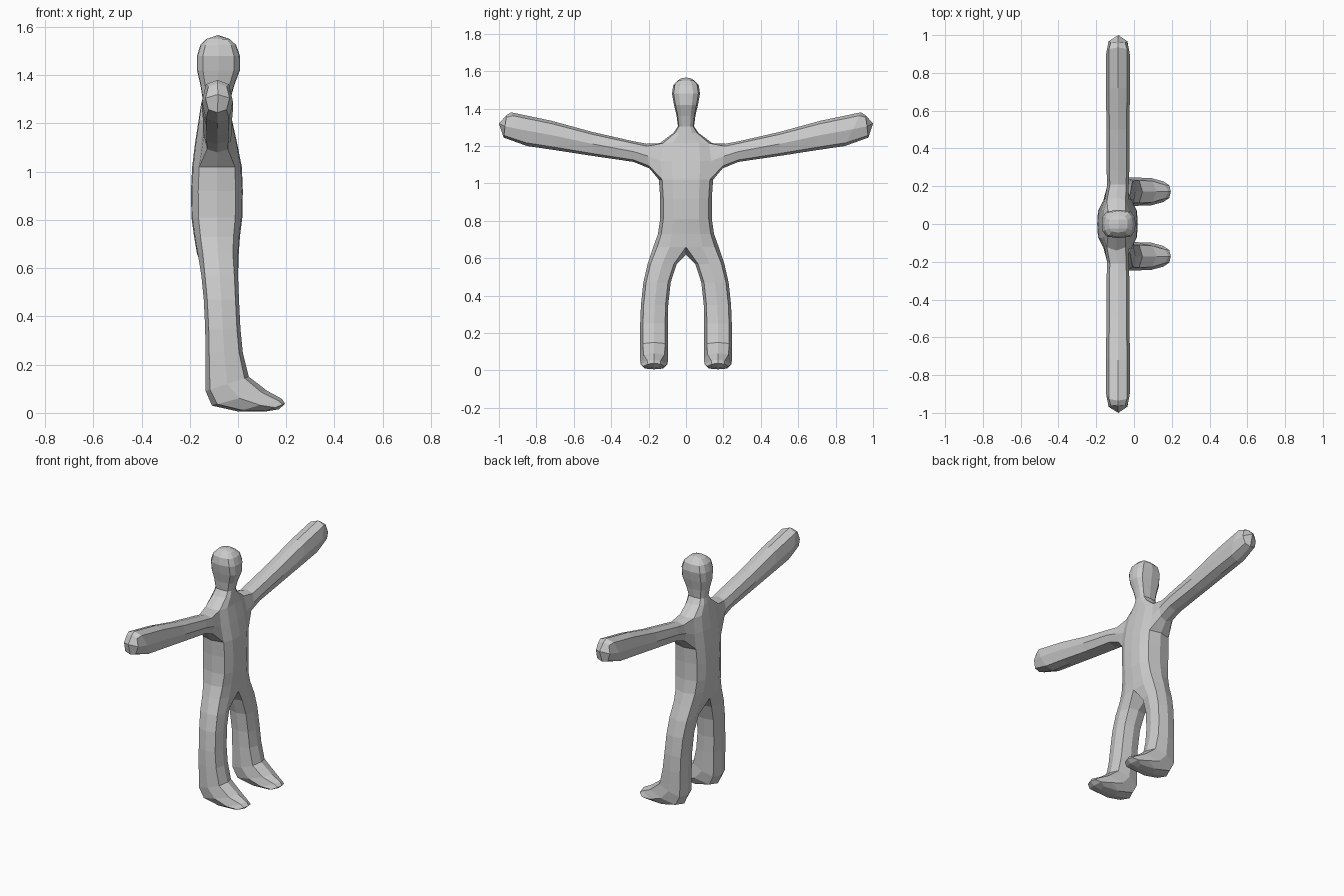
import bpy, bmesh

if "Cube" in bpy.data.objects:
    bpy.data.objects.remove(bpy.data.objects["Cube"])

bm = bmesh.new()


def ring(points):
    return [bm.verts.new(p) for p in points]


def bridge(r1, r2, closed=True, skip=()):
    n = len(r1)
    for i in range(n if closed else n - 1):
        if i not in skip:
            j = (i + 1) % n
            bm.faces.new((r1[i], r1[j], r2[j], r2[i]))


def cap(r, tip):
    """Close an eight point ring with four quads around a tip."""
    c = bm.verts.new(tip)
    for i in range(0, 8, 2):
        bm.faces.new((r[i - 1], r[i], r[i + 1], c))


# Torso, neck and head: half rings running front centre -> side -> back centre
# Each row: height, back x, front x, half width
trunk = [(.66, -.17, .003, .175), (.73, -.182, .008, .15), (.81, -.193, .018, .138),
         (.92, -.195, .02, .138), (1.02, -.19, .016, .145), (1.12, -.178, -.004, .152),
         (1.215, -.163, -.025, .14), (1.27, -.155, -.028, .067), (1.305, -.147, -.03, .043),
         (1.36, -.156, -.015, .05), (1.42, -.17, .008, .064), (1.48, -.17, .008, .075),
         (1.525, -.156, -.008, .068), (1.55, -.132, -.034, .045)]
half_section = [(1, 0), (.96, .5), (.72, .88), (0, 1), (-.72, .88), (-.96, .5), (-1, 0)]
rows = []
for z, xb, xf, hy in trunk:
    xc, hx = (xb + xf) / 2, (xf - xb) / 2
    rows.append(ring([(xc + hx * u, hy * v, z) for u, v in half_section]))
for i in range(len(rows) - 1):
    bridge(rows[i], rows[i + 1], False, skip=(2, 3) if i in (4, 5) else ())

# Crown of the head
f, a, b, s, c, d, e = rows[-1]
m0 = bm.verts.new((-.083, 0, 1.566))
m1 = bm.verts.new((-.083, .024, 1.563))
for quad in ((f, a, m1, m0), (a, b, s, m1), (m0, m1, d, e), (m1, s, c, d)):
    bm.faces.new(quad)

# Arm, grown from the opening in the shoulder
# Each row: top y, top z, bottom y, bottom z, half depth
low, mid, top = rows[4:7]
last = [top[4], top[3], top[2], mid[2], low[2], low[3], low[4], mid[4]]
arm = [(.21, 1.212, .195, 1.08, .057), (.28, 1.225, .28, 1.115, .06),
       (.5, 1.275, .5, 1.147, .06), (.72, 1.335, .7, 1.178, .064),
       (.935, 1.38, .85, 1.2, .064), (.96, 1.365, .975, 1.245, .05)]
arm_section = [(-.75, .8), (0, 1), (.75, .8), (1, 0), (.75, -.8), (0, -1), (-.75, -.8), (-1, 0)]
for yt, zt, yb, zb, hx in arm:
    r = ring([(-.085 + hx * u, (yt + yb) / 2 + (yt - yb) / 2 * v,
               (zt + zb) / 2 + (zt - zb) / 2 * v) for u, v in arm_section])
    bridge(last, r)
    last = r
cap(last, (-.083, 1.0, 1.32))

# Leg and foot: the rings fan forward from the ankle to the toes
# Each row: front x, front z, back x, back z, centre y, half width, front and back corner width
crotch = bm.verts.new((-.083, 0, .62))
last = rows[0] + [crotch]
leg = [(0, .57, -.152, .57, .127, .078, .8, .8), (.004, .47, -.142, .47, .155, .073, .8, .8),
       (.01, .35, -.136, .35, .168, .073, .8, .8), (.02, .25, -.135, .25, .171, .074, .8, .8),
       (.045, .15, -.134, .09, .171, .075, .8, .8), (.12, .092, -.108, .03, .171, .075, .75, .75),
       (.182, .058, 0, .006, .171, .072, .5, .7), (.195, .038, .115, .006, .171, .055, .6, .7)]
leg_section = [(.8, -1), (1, 0), (.8, 1), (0, 1), (-.8, 1), (-1, 0), (-.8, -1), (0, -1)]
for xf, zf, xb, zb, yc, hw, wf, wb in leg:
    r = ring([((xf + xb) / 2 + (xf - xb) / 2 * u,
               yc + hw * v * (wf if u > 0 else wb if u < 0 else 1),
               (zf + zb) / 2 + (zf - zb) / 2 * u) for u, v in leg_section])
    bridge(last, r)
    last = r
cap(last, (.17, .171, .015))

# Finish the half figure and mirror it
bmesh.ops.delete(bm, geom=[v for v in bm.verts if not v.link_faces], context='VERTS')
bmesh.ops.recalc_face_normals(bm, faces=bm.faces[:])
mesh = bpy.data.meshes.new("figure")
bm.to_mesh(mesh)
bm.free()
body = bpy.data.objects.new("figure", mesh)
bpy.context.collection.objects.link(body)
mirror = body.modifiers.new("mirror", 'MIRROR')
mirror.use_axis = (False, True, False)
mirror.merge_threshold = .0005

grey = bpy.data.materials.new("light grey")
grey.diffuse_color = (.6, .6, .6, 1)
grey.use_nodes = True
grey.node_tree.nodes["Principled BSDF"].inputs["Base Color"].default_value = grey.diffuse_color
mesh.materials.append(grey)
